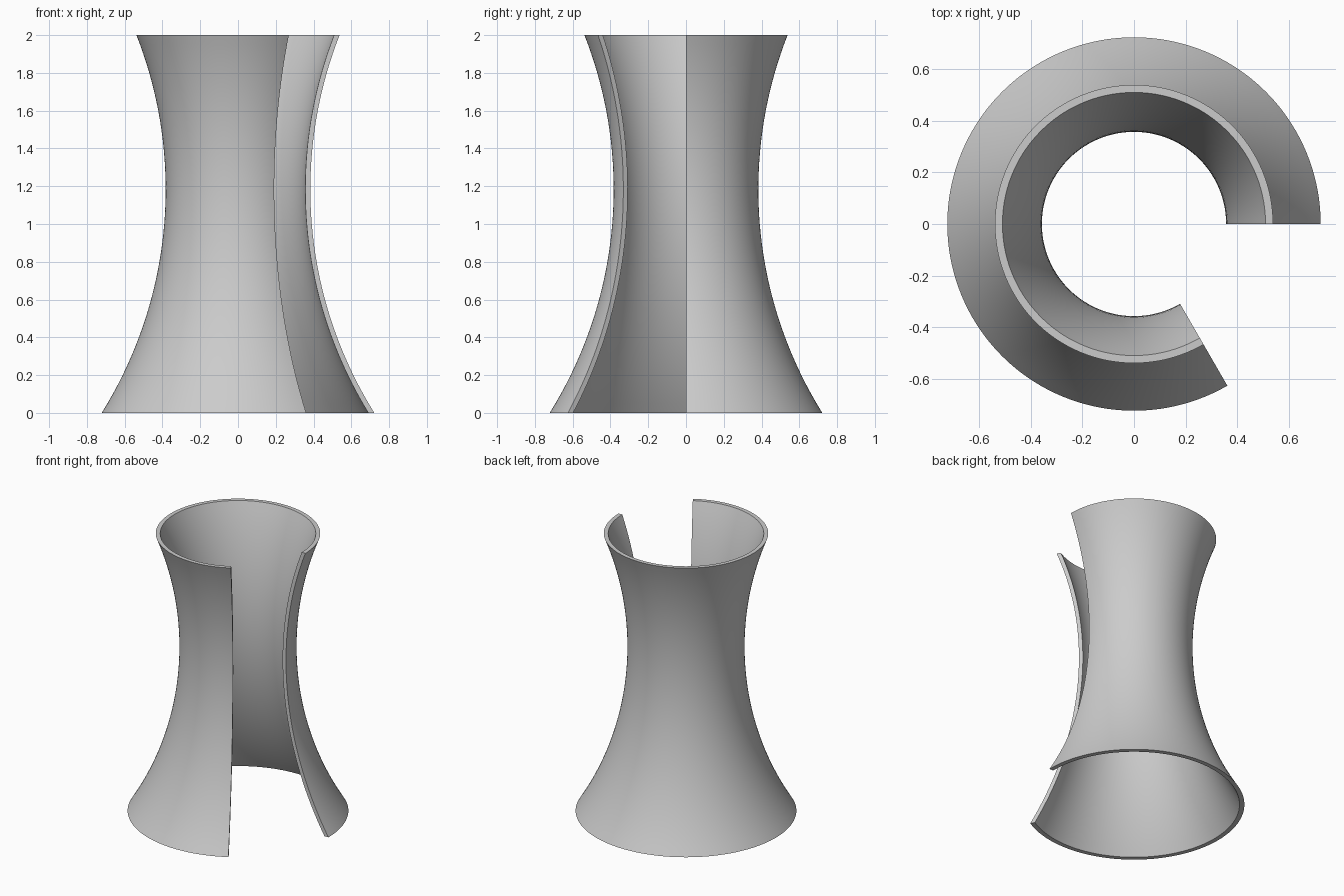
import bpy, bmesh, math
from mathutils import Vector

if "Cube" in bpy.data.objects:
    bpy.data.objects.remove(bpy.data.objects["Cube"])

# Wall section: two concentric arcs, flat at the top and bottom
HEIGHT, WAIST, WAIST_Z, ARC, WALL = 2.0, 0.383, 1.183, 2.235, 0.027
RINGS, STEPS, SWEEP = 40, 120, math.radians(300)


def wall_radius(z, offset):
    return WAIST + ARC - math.sqrt((ARC + offset) ** 2 - (z - WAIST_Z) ** 2)


heights = [HEIGHT * i / RINGS for i in range(RINGS + 1)]
section = [(wall_radius(z, 0), z) for z in heights]
section += [(wall_radius(z, WALL), z) for z in reversed(heights)]

# Sweep the section 300 degrees around the vertical axis, closing both ends
bm = bmesh.new()
verts = [bm.verts.new((r, 0, z)) for r, z in section]
edges = [bm.edges.new((verts[i], verts[(i + 1) % len(verts)])) for i in range(len(verts))]
spun = bmesh.ops.spin(bm, geom=verts + edges, cent=(0, 0, 0), axis=(0, 0, 1),
                      angle=SWEEP, steps=STEPS)


# End caps as strips of quads between the outer and inner arcs
def cap(ring):
    outer = sorted((v for v in ring if v in outer_set), key=lambda v: v.co.z)
    inner = sorted((v for v in ring if v not in outer_set), key=lambda v: v.co.z)
    for i in range(RINGS):
        bm.faces.new((outer[i], outer[i + 1], inner[i + 1], inner[i]))


end = [g for g in spun["geom_last"] if isinstance(g, bmesh.types.BMVert)]
outer_set = {v for v in verts + end
             if Vector(v.co.xy).length > wall_radius(v.co.z, WALL / 2)}
cap(verts)
cap(end)
bmesh.ops.recalc_face_normals(bm, faces=bm.faces)

mesh = bpy.data.meshes.new("flared_wall")
bm.to_mesh(mesh)
bm.free()
wall = bpy.data.objects.new("flared_wall", mesh)
bpy.context.collection.objects.link(wall)

# Plain grey surface
grey = bpy.data.materials.new("light grey")
grey.diffuse_color = (0.6, 0.6, 0.6, 1)
grey.use_nodes = True
grey.node_tree.nodes["Principled BSDF"].inputs["Base Color"].default_value = grey.diffuse_color
mesh.materials.append(grey)

# Smooth curves with sharp rims
bpy.context.view_layer.objects.active = wall
wall.select_set(True)
bpy.ops.object.shade_smooth_by_angle(angle=math.radians(30))
